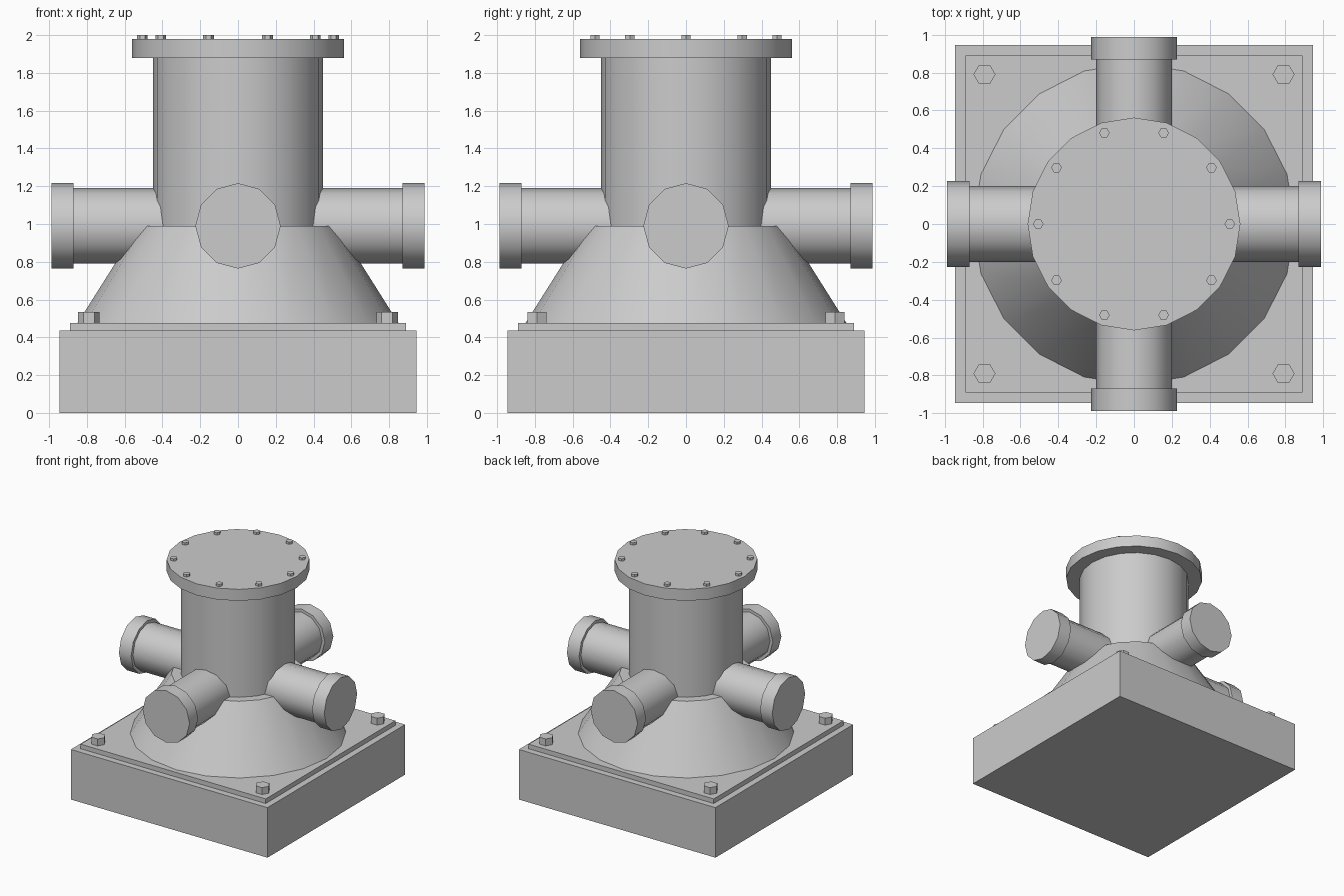
import bpy
import bmesh
from math import cos, sin, pi, radians
from mathutils import Matrix

default = bpy.data.objects.get("Cube")
if default:
    bpy.data.objects.remove(default, do_unlink=True)

GREY = (0.6, 0.6, 0.6, 1)
metal = bpy.data.materials.new("grey_metal")
metal.use_nodes = True
metal.diffuse_color = GREY
metal.node_tree.nodes["Principled BSDF"].inputs["Base Color"].default_value = GREY


def finish(name, bm, smooth):
    bmesh.ops.recalc_face_normals(bm, faces=bm.faces)
    mesh = bpy.data.meshes.new(name)
    bm.to_mesh(mesh)
    bm.free()
    mesh.materials.append(metal)
    obj = bpy.data.objects.new(name, mesh)
    bpy.context.collection.objects.link(obj)
    if smooth:
        bpy.ops.object.select_all(action="DESELECT")
        obj.select_set(True)
        bpy.context.view_layer.objects.active = obj
        bpy.ops.object.shade_smooth_by_angle(angle=radians(35))
    return obj


def slab(name, half, z0, z1):
    bm = bmesh.new()
    bmesh.ops.create_cube(bm, size=1)
    bmesh.ops.transform(bm, verts=bm.verts,
                        matrix=Matrix.Translation((0, 0, (z0 + z1) / 2))
                        @ Matrix.Diagonal((2 * half, 2 * half, z1 - z0, 1)))
    return finish(name, bm, False)


def turned(name, sides, profile, matrix=Matrix(), smooth=True):
    """Capped solid of revolution from (radius, height) points."""
    bm = bmesh.new()
    rings = [[bm.verts.new((r * cos(2 * pi * i / sides), r * sin(2 * pi * i / sides), h))
              for i in range(sides)] for r, h in profile]
    for low, high in zip(rings, rings[1:]):
        for i in range(sides):
            j = (i + 1) % sides
            bm.faces.new((low[i], low[j], high[j], high[i]))
    bm.faces.new(rings[0])
    bm.faces.new(rings[-1])
    bm.transform(matrix)
    return finish(name, bm, smooth)


# Square foundation
slab("base_block", 0.945, 0, 0.435)
slab("base_plate", 0.89, 0.435, 0.475)

# Central body
turned("cone_skirt", 20, [(0.85, 0.475), (0.525, 0.99)])
turned("column", 20, [(0.45, 0.98), (0.45, 1.89)])
turned("top_flange", 20, [(0.562, 1.88), (0.562, 1.98)])

# Four side pipes with end caps
for k, side in enumerate(("left", "back", "right", "front")):
    aim = (Matrix.Translation((0, 0, 0.99)) @ Matrix.Rotation(k * pi / 2, 4, "Z")
           @ Matrix.Rotation(pi / 2, 4, "Y"))
    turned(side + "_pipe", 12, [(0.2, 0.3), (0.2, 0.9)], aim)
    turned(side + "_pipe_cap", 12, [(0.226, 0.87), (0.226, 0.987)], aim)

# Flange bolts
for k in range(10):
    a = k * pi / 5
    spot = Matrix.Translation((0.506 * cos(a), 0.506 * sin(a), 0))
    turned(f"flange_bolt_{k + 1}", 6, [(0.028, 1.97), (0.028, 2.0)], spot, False)

# Corner bolts
for x, side in ((0.79, "left"), (-0.79, "right")):
    for y, end in ((0.79, "back"), (-0.79, "front")):
        turned(f"{end}_{side}_corner_bolt", 6, [(0.058, 0.465), (0.058, 0.535)],
               Matrix.Translation((x, y, 0)), False)
